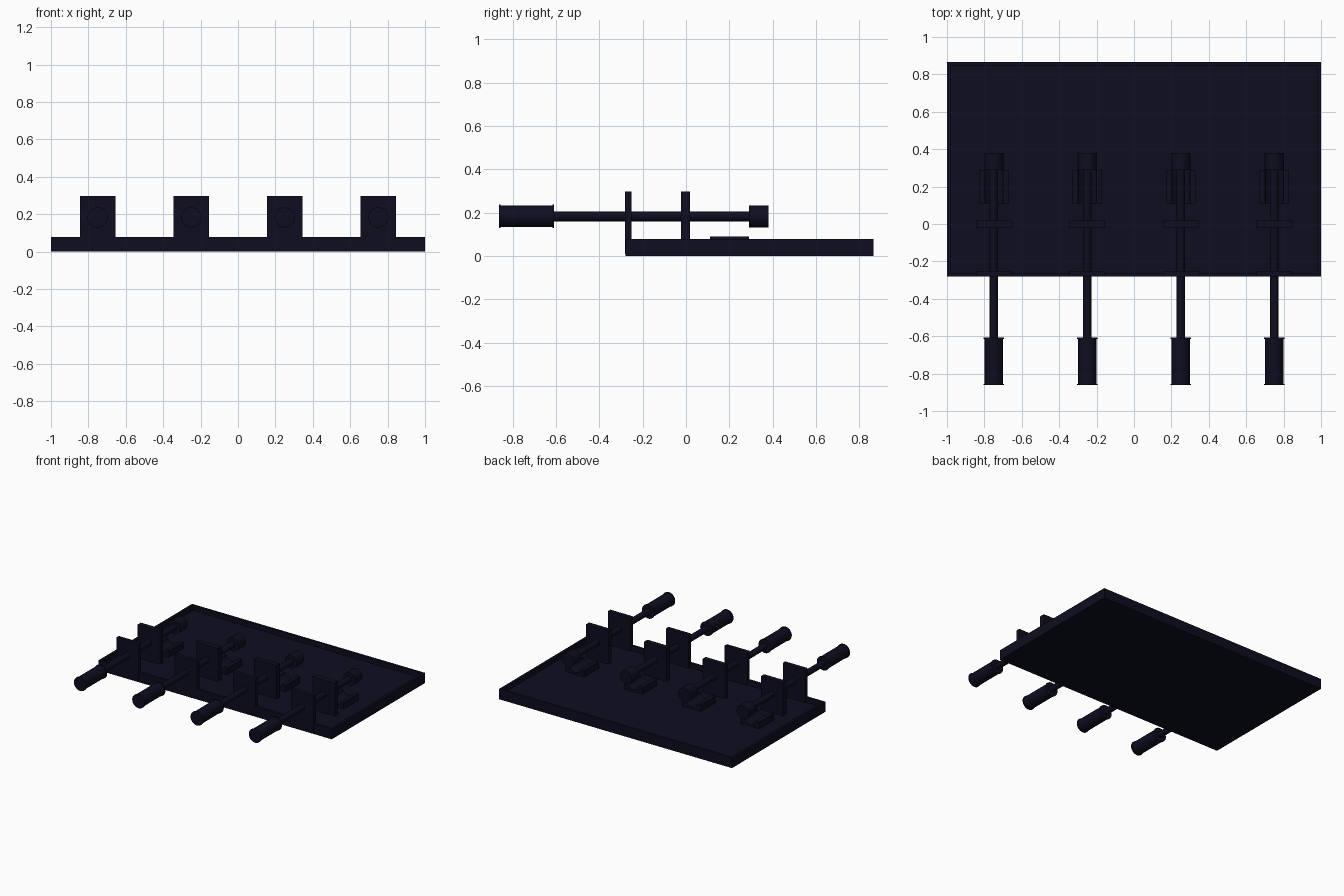
import bpy, bmesh, math
from mathutils import Matrix

old = bpy.data.objects.get("Cube")
if old:
    bpy.data.objects.remove(old, do_unlink=True)

NAVY = (0.004, 0.004, 0.014, 1)
navy = bpy.data.materials.new("dark_navy")
navy.use_nodes = True
navy.diffuse_color = NAVY
navy.node_tree.nodes["Principled BSDF"].inputs["Base Color"].default_value = NAVY

ROD_Z = 0.183
FLOOR = 0.04


def finish(name, bm, smooth=False):
    bmesh.ops.recalc_face_normals(bm, faces=bm.faces)
    mesh = bpy.data.meshes.new(name)
    bm.to_mesh(mesh)
    bm.free()
    mesh.materials.append(navy)
    obj = bpy.data.objects.new(name, mesh)
    bpy.context.collection.objects.link(obj)
    if smooth:
        bpy.ops.object.select_all(action='DESELECT')
        obj.select_set(True)
        bpy.context.view_layer.objects.active = obj
        bpy.ops.object.shade_smooth_by_angle(angle=math.radians(40))
    return obj


def box_mesh(x0, x1, y0, y1, z0, z1):
    bm = bmesh.new()
    bmesh.ops.create_cube(bm, size=1)
    bmesh.ops.scale(bm, vec=(x1 - x0, y1 - y0, z1 - z0), verts=bm.verts)
    bmesh.ops.translate(bm, vec=((x0 + x1) / 2, (y0 + y1) / 2, (z0 + z1) / 2), verts=bm.verts)
    return bm


def turned(name, x, profile, sides=32):
    """Lathe (y, radius) points around the rod axis."""
    bm = bmesh.new()
    verts = [bm.verts.new((0, y, r)) for y, r in profile]
    edges = [bm.edges.new(pair) for pair in zip(verts, verts[1:])]
    bmesh.ops.spin(bm, geom=verts + edges, cent=(0, 0, 0), axis=(0, 1, 0),
                   angle=math.tau, steps=sides)
    bmesh.ops.remove_doubles(bm, verts=bm.verts, dist=0.0001)
    bm.transform(Matrix.Translation((x, 0, ROD_Z)))
    return finish(name, bm, smooth=True)


def cradle(name, x):
    """Low block with a rounded groove running along y."""
    half, top, groove = 0.08, 0.09, 0.05
    outline = [(-half, FLOOR), (half, FLOOR), (half, top)]
    for i in range(13):
        a = math.pi * i / 12
        outline.append((groove * math.cos(a), top - 0.035 * math.sin(a)))
    outline.append((-half, top))
    bm = bmesh.new()
    face = bm.faces.new([bm.verts.new((x + px, 0.11, pz)) for px, pz in outline])
    ext = bmesh.ops.extrude_face_region(bm, geom=[face])
    moved = [g for g in ext["geom"] if isinstance(g, bmesh.types.BMVert)]
    bmesh.ops.translate(bm, vec=(0, 0.18, 0), verts=moved)
    return finish(name, bm)


# Shallow base tray with a narrow rim
tray = box_mesh(-1, 1, -0.28, 0.865, 0, 0.078)
tray.faces.ensure_lookup_table()
top_face = max(tray.faces, key=lambda f: f.calc_center_median().z)
bmesh.ops.inset_region(tray, faces=[top_face], thickness=0.027)
sunk = bmesh.ops.extrude_face_region(tray, geom=[top_face])
bmesh.ops.translate(tray, vec=(0, 0, FLOOR - 0.078),
                    verts=[g for g in sunk["geom"] if isinstance(g, bmesh.types.BMVert)])
bmesh.ops.delete(tray, geom=[top_face], context='FACES_ONLY') if top_face.is_valid else None
finish("base_tray", tray)

# Four identical plunger stations
for n, x in enumerate((-0.75, -0.25, 0.25, 0.75), 1):
    finish(f"front_plate_{n}", box_mesh(x - 0.096, x + 0.096, -0.282, -0.252, 0.01, 0.297))
    finish(f"rear_plate_{n}", box_mesh(x - 0.096, x + 0.096, -0.022, 0.018, 0.03, 0.297))
    turned(f"rod_{n}", x, [(-0.62, 0), (-0.62, 0.023), (0.30, 0.023), (0.30, 0)])
    turned(f"handle_{n}", x, [(-0.862, 0), (-0.862, 0.054), (-0.855, 0.054), (-0.855, 0.05),
                              (-0.615, 0.05), (-0.615, 0.054), (-0.608, 0.054), (-0.608, 0)])
    turned(f"striker_head_{n}", x, [(0.29, 0), (0.29, 0.051), (0.38, 0.051), (0.38, 0)])
    cradle(f"cradle_{n}", x)
